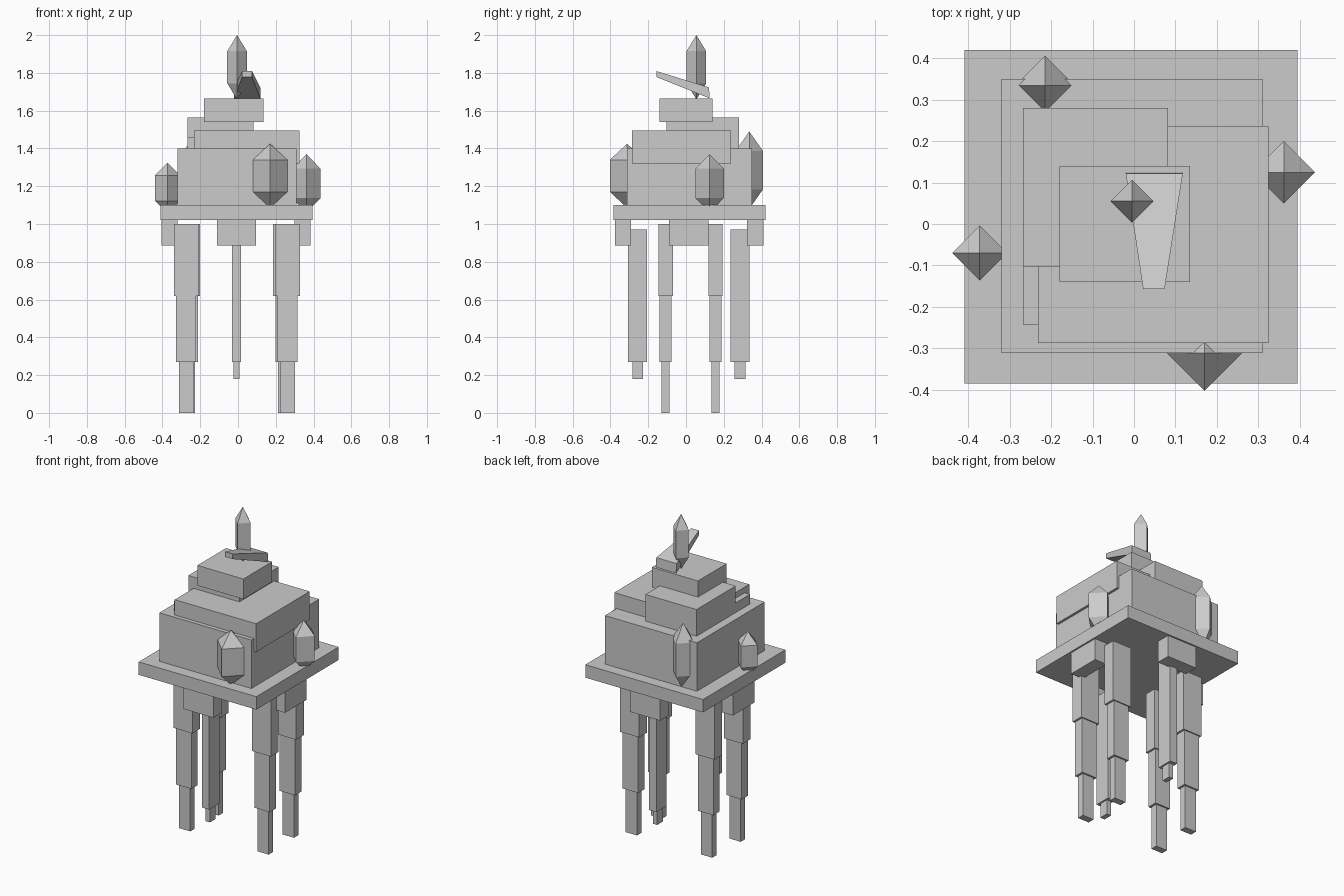
import bpy

cube = bpy.data.objects.get("Cube")
if cube:
    bpy.data.objects.remove(cube, do_unlink=True)

# Single stone colour
stone = bpy.data.materials.new("grey_stone")
stone.use_nodes = True
GREY = (0.6, 0.6, 0.6, 1)
stone.diffuse_color = GREY
stone.node_tree.nodes["Principled BSDF"].inputs["Base Color"].default_value = GREY


def finish(obj, name):
    obj.name = name
    obj.data.materials.append(stone)
    return obj


def box(name, x, y, z):
    """Box from its (low, high) limits on each axis."""
    limits = (x, y, z)
    bpy.ops.mesh.primitive_cube_add(size=1, location=[(a + b) / 2 for a, b in limits])
    obj = bpy.context.object
    obj.scale = [b - a for a, b in limits]
    return finish(obj, name)


def crystal(name, x, y, z, radius, half_height):
    """Four-sided double pyramid with corners on the axes."""
    bpy.ops.mesh.primitive_uv_sphere_add(segments=4, ring_count=2, radius=1, location=(x, y, z))
    obj = bpy.context.object
    obj.scale = (radius, radius, half_height)
    return finish(obj, name)


def leg(name, x, y, sections):
    """Stepped leg; each section is width, depth, bottom, top."""
    for i, (w, d, low, high) in enumerate(sections):
        box(f"{name}_section_{i + 1}", (x - w / 2, x + w / 2), (y - d / 2, y + d / 2), (low, high))


# Platform and stacked tiers
box("platform", (-0.41, 0.395), (-0.385, 0.42), (1.02, 1.10))
box("main_body", (-0.32, 0.31), (-0.312, 0.35), (1.10, 1.40))
box("middle_tier", (-0.232, 0.325), (-0.287, 0.237), (1.32, 1.495))
box("upper_tier", (-0.268, 0.082), (-0.103, 0.28), (1.39, 1.565))
box("side_ledge", (-0.268, -0.10), (-0.243, 0.0), (1.38, 1.46))
box("top_tier", (-0.18, 0.135), (-0.14, 0.14), (1.54, 1.665))

# Tilted, tapered plank on the top
mesh = bpy.data.meshes.new("tilted_plank")
back = [(-0.02, 0.125, 1.665), (0.118, 0.125, 1.665), (0.118, 0.122, 1.723), (-0.02, 0.122, 1.723)]
front = [(0.022, -0.157, 1.778), (0.074, -0.157, 1.778), (0.074, -0.157, 1.81), (0.022, -0.157, 1.81)]
sides = [(i, (i + 1) % 4, (i + 1) % 4 + 4, i + 4) for i in range(4)]
mesh.from_pydata(back + front, [], [(3, 2, 1, 0), (4, 5, 6, 7)] + sides)
plank = bpy.data.objects.new("tilted_plank", mesh)
bpy.context.collection.objects.link(plank)
finish(plank, "tilted_plank")

# Crystals
crystal("top_crystal", -0.005, 0.055, 1.83, 0.06, 0.17)
crystal("front_crystal", 0.17, -0.312, 1.255, 0.105, 0.17)
crystal("left_crystal", 0.362, 0.125, 1.215, 0.087, 0.155)
crystal("right_crystal", -0.373, -0.07, 1.19, 0.077, 0.135)
crystal("back_crystal", -0.215, 0.335, 1.285, 0.083, 0.205)

# Blocks hanging from the platform edges
HANG = (0.885, 1.02)
box("front_block", (-0.11, 0.095), (-0.375, -0.29), HANG)
box("back_block", (-0.11, 0.095), (0.322, 0.41), HANG)
box("right_block", (-0.405, -0.32), (-0.09, 0.12), HANG)
box("left_block", (0.30, 0.385), (-0.09, 0.12), HANG)

# Four long legs and two shorter centre legs
LONG = [(0.13, 0.076, 0.62, 1.0), (0.105, 0.062, 0.27, 0.62), (0.077, 0.042, 0, 0.27)]
SHORT = [(0.05, 0.10, 0.27, 0.97), (0.03, 0.057, 0.18, 0.27)]
leg("front_right_leg", -0.275, -0.108, LONG)
leg("front_left_leg", 0.262, -0.108, LONG)
leg("back_right_leg", -0.265, 0.156, LONG)
leg("back_left_leg", 0.25, 0.156, LONG)
leg("front_centre_leg", -0.008, -0.256, SHORT)
leg("back_centre_leg", -0.008, 0.286, SHORT)
